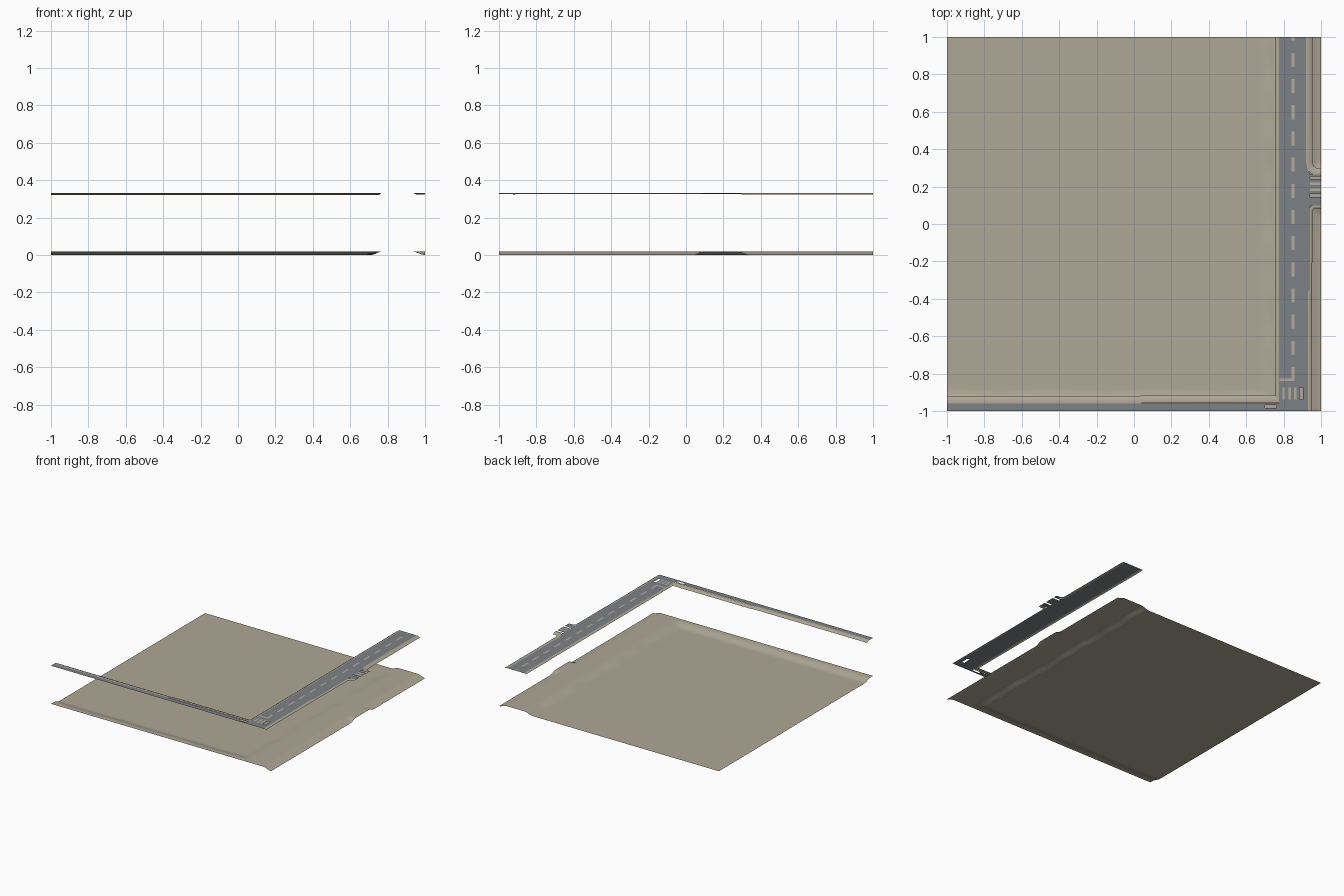
import bpy, bmesh, math

cube = bpy.data.objects.get("Cube")
if cube:
    bpy.data.objects.remove(cube)


def material(name, rgb):
    m = bpy.data.materials.new(name)
    m.use_nodes = True
    m.diffuse_color = (*rgb, 1)
    m.node_tree.nodes["Principled BSDF"].inputs["Base Color"].default_value = (*rgb, 1)
    return m


SAND = material("sand", (0.43, 0.39, 0.31))
ASPHALT = material("asphalt", (0.21, 0.225, 0.24))
PAINT = material("road_paint", (0.46, 0.42, 0.34))
ROAD_Z = 0.332


def finish(name, bm, mat, smooth=False):
    mesh = bpy.data.meshes.new(name)
    bm.normal_update()
    # open sheets always face upward
    bmesh.ops.reverse_faces(bm, faces=[f for f in bm.faces if f.normal.z < 0])
    for f in bm.faces:
        f.smooth = smooth
    bm.to_mesh(mesh)
    bm.free()
    mesh.materials.append(mat)
    obj = bpy.data.objects.new(name, mesh)
    bpy.context.collection.objects.link(obj)
    return obj


def sheet(name, polygons, mat, z=ROAD_Z):
    bm = bmesh.new()
    for poly in polygons:
        bm.faces.new([bm.verts.new((x, y, z)) for x, y in poly])
    bmesh.ops.remove_doubles(bm, verts=bm.verts, dist=0.0001)
    return finish(name, bm, mat)


def rect(x0, x1, y0, y1):
    return [(x0, y0), (x1, y0), (x1, y1), (x0, y1)]


def framed(outer, hole):
    """Four rectangles that fill outer around a rectangular opening."""
    x0, x1, y0, y1 = outer
    a, b, c, d = hole
    return [rect(x0, x1, y0, c), rect(x0, x1, d, y1), rect(x0, a, c, d), rect(b, x1, c, d)]


def shoulder(name, inner, outer, drop=0.008):
    """Strip with a level top beside the road and a falling outer half."""
    bm = bmesh.new()
    rows = []
    for t, z in ((0, ROAD_Z), (0.35, ROAD_Z + 0.001), (0.65, ROAD_Z - drop * 0.3), (1, ROAD_Z - drop)):
        rows.append([bm.verts.new((a[0] + (b[0] - a[0]) * t, a[1] + (b[1] - a[1]) * t, z))
                     for a, b in zip(inner, outer)])
    for r, s in zip(rows, rows[1:]):
        for i in range(len(r) - 1):
            bm.faces.new((r[i], r[i + 1], s[i + 1], s[i]))
    return finish(name, bm, SAND, True)


# Terrain: low plain with raised beds under the roads
def ramp(v, lo, hi):
    t = min(1, max(0, (v - lo) / (hi - lo)))
    return t * t * (3 - 2 * t)


def ground_height(x, y):
    wave = 0.012 * math.sin(9 * y) + 0.008 * math.sin(23 * y + 1)
    main = ramp(x, 0.69 + wave, 0.77)
    side = ramp(y, 0.04, 0.1) * (1 - ramp(y, 0.27, 0.34))
    main *= max(side, 1 - ramp(x, 0.93, 1))
    front = 1 - ramp(y, -0.97 + 0.006 * math.sin(11 * x), -0.89)
    front *= 1 - ramp(x, 0.93, 1)
    return 0.019 * max(main, front)


bm = bmesh.new()
bmesh.ops.create_grid(bm, x_segments=120, y_segments=120, size=1)
for v in bm.verts:
    v.co.z = ground_height(v.co.x, v.co.y)
finish("terrain", bm, SAND, True)

# Asphalt: main road, front road and side street, with openings left free
upper_edge = [(0.92, 1), (0.92, 0.5), (0.92, 0.33), (0.93, 0.285), (0.955, 0.265), (1, 0.265)]
lower_edge = [(1, 0.1), (0.955, 0.1), (0.94, 0.085), (0.94, -0.35), (0.93, -0.37), (0.93, -1)]
stop_y = -0.82
sheet("main_road", [
    [(0.775, 1), (0.775, 0.265), (0.94, 0.265)] + [(0.94, 0.273)] + upper_edge[3::-1],
    [(0.775, 0.265), (0.775, stop_y), (0.93, stop_y)] + lower_edge[4:1:-1] + [(0.94, 0.265)],
], ASPHALT)
sheet("road_corner", framed((0.775, 0.93, -1, stop_y), (0.884, 0.904, -0.937, -0.873)), ASPHALT)
sheet("front_road", framed((-1, 0.775, -1, -0.96), (0.7, 0.763, -0.984, -0.967)), ASPHALT)
sheet("side_street", [rect(0.94, 1, a, b) for a, b in ((0.1, 0.145), (0.16, 0.24), (0.255, 0.265))], ASPHALT)

# Shoulders
shoulder("front_shoulder",
         [(-1, -0.96), (0.03, -0.96), (0.05, -0.957), (0.775, -0.957)],
         [(-1, -0.92), (0.03, -0.92), (0.05, -0.914), (0.755, -0.914)], 0.01)
shoulder("left_shoulder", [(0.775, -0.957), (0.775, 1)], [(0.755, -0.914), (0.755, 1)], 0.006)
shoulder("back_right_shoulder", upper_edge,
         [(0.955, 1), (0.955, 0.5), (0.955, 0.33), (0.96, 0.312), (0.975, 0.3), (1, 0.3)], 0.009)
shoulder("front_right_shoulder", lower_edge,
         [(1, 0.08), (0.965, 0.08), (0.955, 0.07), (0.952, -0.35), (0.952, -0.37), (0.952, -1)], 0.006)

# Painted markings
paint_z = ROAD_Z + 0.001
dashes = []
y = -0.84
while y < 1:
    dashes.append(rect(0.843, 0.857, y, min(1, y + 0.075)))
    y += 0.14
sheet("centre_dashes", dashes, PAINT, paint_z)
sheet("stop_line", [rect(0.778, 0.843, -0.84, -0.826)], PAINT, paint_z)
sheet("corner_crossing", [rect(x, x + 0.014, -0.937, -0.873) for x in (0.794, 0.825, 0.856)], PAINT, paint_z)
sheet("side_crossing", [rect(0.94, 1, y, y + 0.014) for y in (0.176, 0.208)], PAINT, paint_z)
